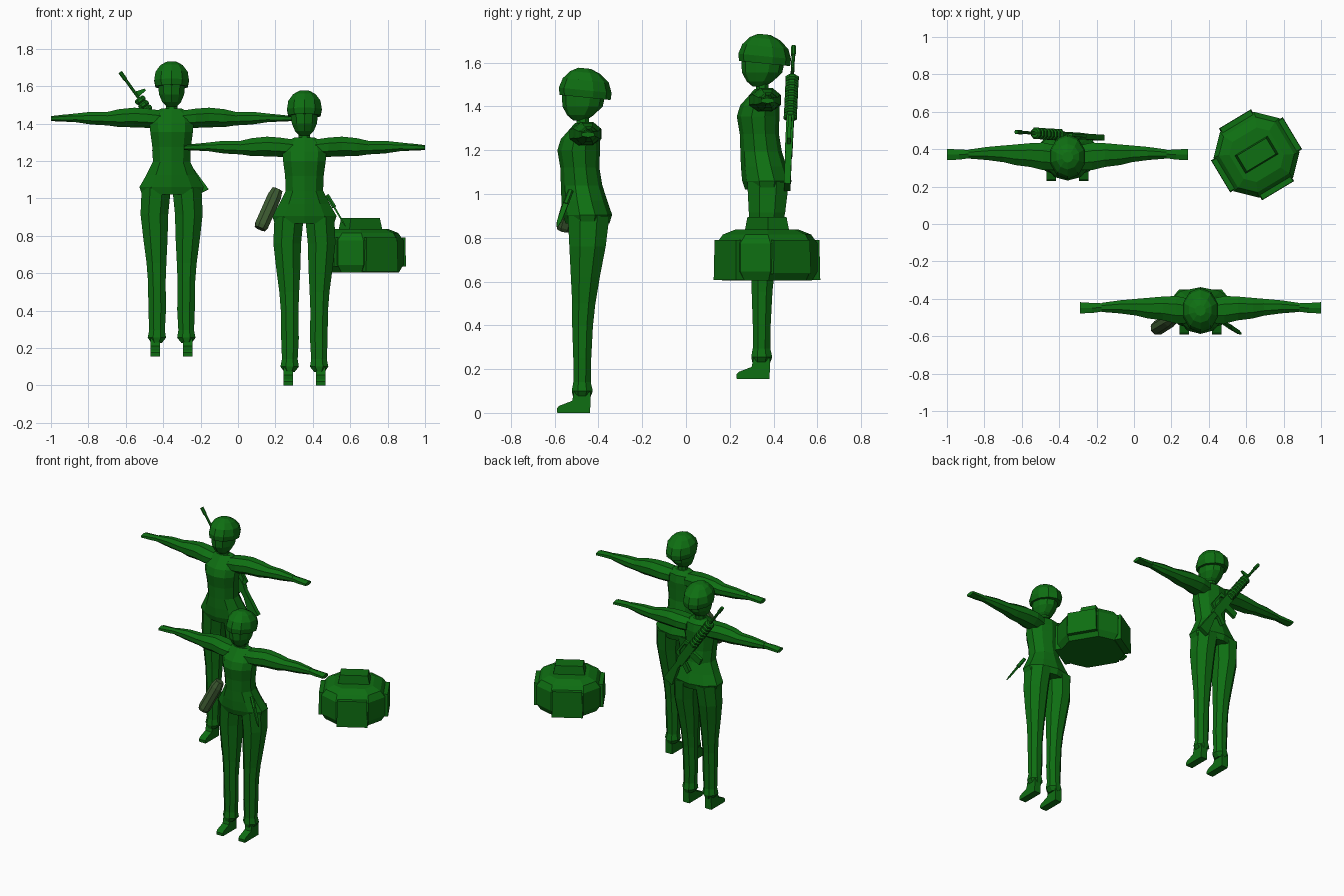
import bpy, bmesh, math
from mathutils import Vector, Matrix


def material(name, rgb):
    m = bpy.data.materials.new(name)
    m.diffuse_color = (*rgb, 1)
    return m


GREEN = material("uniform green", (0.0045, 0.158, 0.006))
GREY = material("grey green", (0.045, 0.1, 0.03))


def finish(name, bm, mat, matrix):
    bmesh.ops.transform(bm, matrix=matrix, verts=bm.verts)
    bmesh.ops.recalc_face_normals(bm, faces=bm.faces)
    me = bpy.data.meshes.new(name)
    bm.to_mesh(me)
    bm.free()
    me.materials.append(mat)
    ob = bpy.data.objects.new(name, me)
    bpy.context.collection.objects.link(ob)
    return ob


def skin(name, loops, mat, matrix):
    """Skin equal-length point loops and cap both ends."""
    bm = bmesh.new()
    rings = [[bm.verts.new(p) for p in loop] for loop in loops]
    n = len(rings[0])
    for a, b in zip(rings, rings[1:]):
        for i in range(n):
            j = (i + 1) % n
            bm.faces.new((a[i], a[j], b[j], b[i]))
    bm.faces.new(rings[0])
    bm.faces.new(rings[-1])
    return finish(name, bm, mat, matrix)


def loft(name, rings, matrix, axis="z", n=8, mat=GREEN, tilt=0.0):
    """Rings are (position, a_min, a_max, b_min, b_max) along the axis."""
    loops = []
    k = 1 / math.cos(math.pi / n)
    for t, a0, a1, b0, b1 in rings:
        loop = []
        for i in range(n):
            w = 2 * math.pi * (i + 0.5) / n
            a = (a0 + a1) / 2 + (a1 - a0) / 2 * k * math.cos(w)
            b = (b0 + b1) / 2 + (b1 - b0) / 2 * k * math.sin(w)
            loop.append((a, b, t + tilt * b) if axis == "z" else (t, a, b))
        loops.append(loop)
    return skin(name, loops, mat, matrix)


def plate(name, outline, half, matrix, mat=GREEN):
    """Extrude a 2D outline symmetrically along local z."""
    return skin(name, [[(x, y, s * half) for x, y in outline] for s in (-1, 1)], mat, matrix)


def box(name, x0, x1, y0, y1, z0, z1, matrix, mat=GREEN, top=1.0):
    cx, cy = (x0 + x1) / 2, (y0 + y1) / 2
    base = [(x0, y0), (x1, y0), (x1, y1), (x0, y1)]
    upper = [(cx + (x - cx) * top, cy + (y - cy) * top, z1) for x, y in base]
    return skin(name, [[(x, y, z0) for x, y in base], upper], mat, matrix)


def frame(origin, x, y, z):
    m = Matrix((x, y, z)).transposed().to_4x4()
    m.translation = origin
    return m


def soldier(tag, origin):
    M = Matrix.Translation(origin)

    def sym(rows):  # (z, half width, front, back) -> loft rings
        return [(z, -w, w, f, b) for z, w, f, b in rows]

    # jacket, flared at the hem
    loft(tag + "jacket", sym([
        (0.865, 0.158, -0.075, 0.115), (0.905, 0.172, -0.088, 0.127), (0.97, 0.135, -0.094, 0.105),
        (1.04, 0.1, -0.097, 0.083), (1.12, 0.103, -0.1, 0.07), (1.20, 0.114, -0.113, 0.072),
        (1.25, 0.118, -0.098, 0.074), (1.30, 0.1, -0.055, 0.065), (1.325, 0.055, -0.035, 0.035)]), M, n=10)
    loft(tag + "neck", sym([(1.29, 0.04, -0.035, 0.035), (1.33, 0.031, -0.03, 0.027),
                            (1.39, 0.03, -0.03, 0.03)]), M)
    loft(tag + "face", sym([
        (1.337, 0.028, -0.045, 0.012), (1.36, 0.05, -0.07, 0.045), (1.40, 0.067, -0.09, 0.085),
        (1.47, 0.074, -0.093, 0.1)]), M, n=10)
    # helmet, rim lower at the back
    loft(tag + "helmet", sym([
        (1.442, 0.086, -0.102, 0.12), (1.475, 0.093, -0.105, 0.124), (1.52, 0.086, -0.088, 0.112),
        (1.556, 0.06, -0.055, 0.075), (1.575, 0.028, -0.02, 0.035)]), M, n=10, tilt=-0.1)
    # belt and chest pockets
    for s, side in ((-1, "right_"), (1, "left_")):
        def arm_x(rows):
            return [(s * r[0], *r[1:]) for r in rows]

        loft(tag + side + "arm", arm_x([
            (0.06, -0.06, 0.07, 1.22, 1.315), (0.13, -0.062, 0.085, 1.222, 1.325),
            (0.2, -0.045, 0.082, 1.225, 1.33), (0.28, -0.035, 0.075, 1.226, 1.322),
            (0.34, -0.02, 0.07, 1.235, 1.308), (0.43, -0.008, 0.062, 1.24, 1.308),
            (0.53, 0.0, 0.048, 1.255, 1.297)]), M, axis="x")
        loft(tag + side + "hand", arm_x([
            (0.525, 0.002, 0.046, 1.256, 1.294), (0.58, -0.006, 0.048, 1.258, 1.29),
            (0.645, -0.008, 0.052, 1.26, 1.283)]), M, axis="x", n=6)

        def leg_x(rows):
            return [(z, min(s * i, s * o), max(s * i, s * o), f, b) for z, i, o, f, b in rows]

        loft(tag + side + "leg", leg_x([
            (0.072, 0.052, 0.108, -0.046, 0.034), (0.1, 0.03, 0.128, -0.052, 0.044),
            (0.14, 0.036, 0.12, -0.045, 0.035), (0.25, 0.03, 0.124, -0.045, 0.037),
            (0.4, 0.032, 0.126, -0.05, 0.045), (0.5, 0.028, 0.134, -0.05, 0.056),
            (0.62, 0.022, 0.15, -0.056, 0.076), (0.76, 0.018, 0.166, -0.063, 0.103),
            (0.9, 0.004, 0.16, -0.07, 0.12)]), M)
        # boot, extruded across from a side outline
        F = frame(Vector(origin) + Vector((s * 0.0865, 0, 0)), (0, 1, 0), (0, 0, 1), (1, 0, 0))
        plate(tag + side + "boot", [(-0.118, 0), (0.032, 0), (0.034, 0.095), (-0.042, 0.095),
                                    (-0.05, 0.055), (-0.11, 0.032), (-0.12, 0.02)], 0.025, F)


soldier("front_soldier_", (0.355, -0.47, 0))
soldier("rear_soldier_", (-0.355, 0.35, 0.155))

# rifle slung across the rear soldier's back; local x runs from muzzle to butt
muzzle, butt = Vector((-0.63, 0.492, 1.675)), Vector((-0.175, 0.462, 1.04))
along = (butt - muzzle).normalized()
flat = along.cross(Vector((0, 1, 0))).normalized()
if flat.x < 0:
    flat = -flat
R = frame(muzzle, along, flat, along.cross(flat))


def tube(name, rows, n=8):
    loft(name, [(t, -r, r, -r, r) for t, r in rows], R, axis="x", n=n)


tube("rifle_barrel", [(0, 0.011), (0.05, 0.011), (0.051, 0.008), (0.22, 0.008)])
ribs = []
for i in range(8):
    t = 0.17 + i * 0.03
    ribs += [(t, 0.022), (t + 0.008, 0.03), (t + 0.022, 0.03)]
tube("rifle_handguard", ribs + [(0.41, 0.022)])
plate("rifle_front_sight", [(0.13, 0), (0.165, 0), (0.16, 0.055), (0.148, 0.055)], 0.005, R)
plate("rifle_receiver", [(0.4, -0.028), (0.6, -0.03), (0.6, 0.02), (0.57, 0.028), (0.4, 0.028)], 0.017, R)
plate("rifle_carry_handle", [(0.42, 0.025), (0.44, 0.025), (0.455, 0.048), (0.53, 0.048),
                             (0.55, 0.025), (0.57, 0.025), (0.56, 0.062), (0.43, 0.062)], 0.008, R)
plate("rifle_magazine", [(0.45, -0.02), (0.495, -0.02), (0.485, -0.115), (0.44, -0.105)], 0.011, R)
plate("rifle_grip", [(0.555, -0.02), (0.59, -0.02), (0.615, -0.085), (0.585, -0.09)], 0.011, R)
plate("rifle_stock", [(0.595, -0.018), (0.64, -0.018), (0.775, -0.055), (0.785, 0.02),
                      (0.595, 0.018)], 0.015, R)

# backpack standing on its own, turned about the vertical
B = Matrix.Translation((0.655, 0.37, 0)) @ Matrix.Rotation(math.radians(31), 4, "Z")


def octagon(h, c, z):
    return [(x, y, z) for x, y in ((h, -c), (h, c), (c, h), (-c, h), (-h, c), (-h, -c), (-c, -h), (c, -h))]


skin("backpack_body", [octagon(0.18, 0.1, 0.605), octagon(0.205, 0.105, 0.645),
                       octagon(0.205, 0.105, 0.775), octagon(0.175, 0.1, 0.815),
                       octagon(0.125, 0.075, 0.837)], GREEN, B)
box("backpack_lid", -0.105, 0.105, -0.058, 0.058, 0.82, 0.895, B, top=0.86)
for i, name in enumerate(("right", "back", "left", "front")):
    P = B @ Matrix.Rotation(i * math.pi / 2, 4, "Z")
    z0 = 0.608 if i % 2 else 0.635
    box("backpack_%s_pocket" % name, 0.15, 0.224, -0.1, 0.1, z0, 0.79, P, top=0.95)


# tilted belt items on the front soldier
def tilted(top, bottom):
    z = (Vector(top) - Vector(bottom)).normalized()
    x = Vector((0, 1, 0)).cross(z).normalized()
    return frame(Vector(bottom), x, z.cross(x), z)


C = tilted((0.212, -0.505, 1.05), (0.118, -0.56, 0.838))
loft("canteen_pouch", [(0, -0.03, 0.03, -0.03, 0.03), (0.02, -0.037, 0.037, -0.037, 0.037),
                       (0.19, -0.037, 0.037, -0.034, 0.034), (0.235, -0.028, 0.028, -0.025, 0.025)],
     C, mat=GREY)
K = tilted((0.475, -0.525, 1.02), (0.574, -0.588, 0.852))
loft("knife_blade", [(0, -0.002, 0.002, -0.003, 0.003), (0.03, -0.004, 0.004, -0.01, 0.01),
                     (0.13, -0.005, 0.005, -0.012, 0.012)], K, n=4)
loft("knife_handle", [(0.125, -0.011, 0.011, -0.012, 0.012), (0.2, -0.01, 0.01, -0.011, 0.011)], K, n=6)
